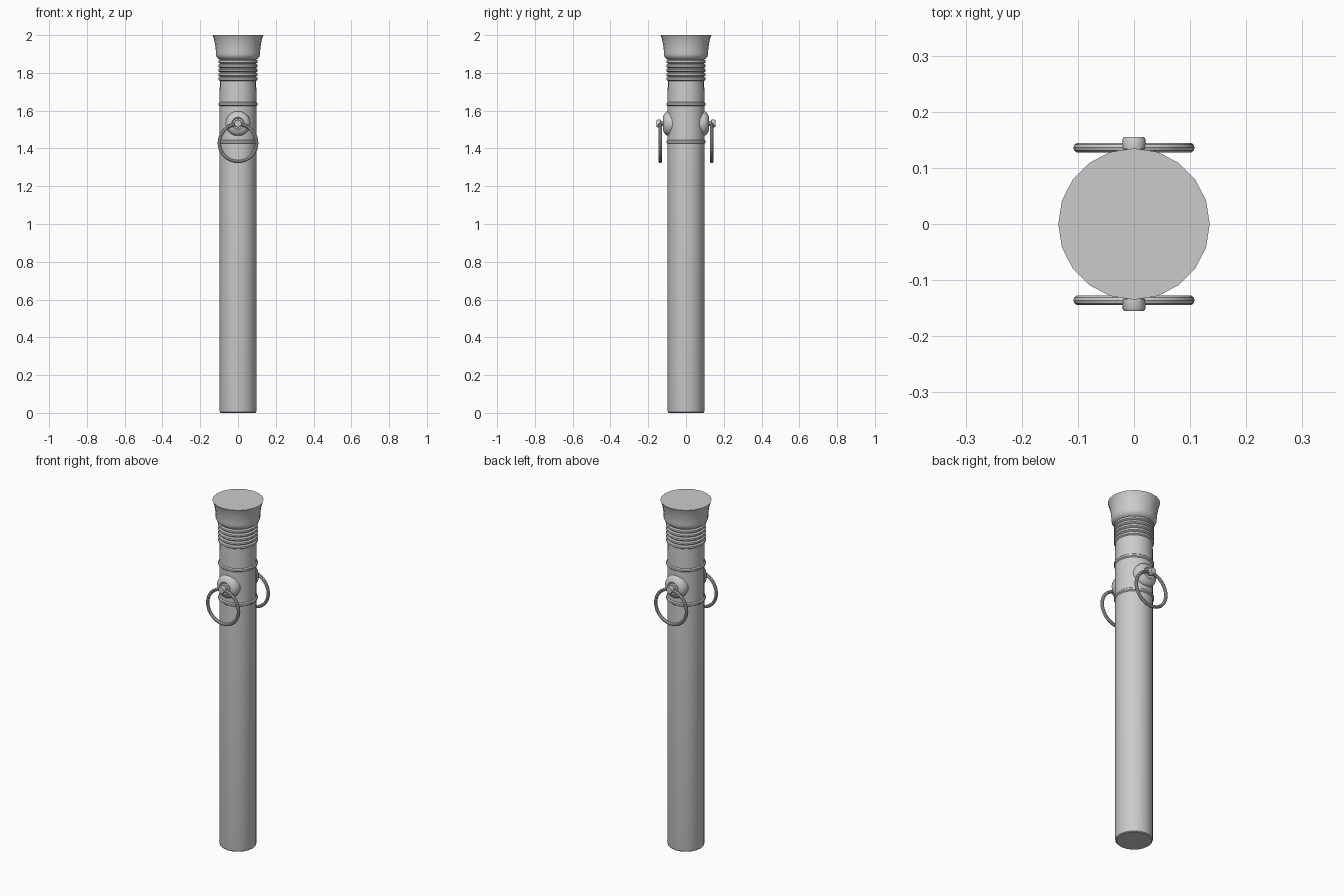
import bpy, bmesh, math
from mathutils import Matrix

if "Cube" in bpy.data.objects:
    bpy.data.objects.remove(bpy.data.objects["Cube"])

SIDES = 20


def lathe(name, profile, sides=SIDES, matrix=Matrix()):
    """Revolve (radius, height) points around z and cap both ends."""
    bm = bmesh.new()
    rings = []
    for r, z in profile:
        rings.append([bm.verts.new((r * math.cos(2 * math.pi * i / sides),
                                    r * math.sin(2 * math.pi * i / sides), z))
                      for i in range(sides)])
    for a, b in zip(rings, rings[1:]):
        for i in range(sides):
            j = (i + 1) % sides
            bm.faces.new((a[i], a[j], b[j], b[i]))
    bm.faces.new(rings[0][::-1])
    bm.faces.new(rings[-1])
    bm.transform(matrix)
    mesh = bpy.data.meshes.new(name)
    bm.to_mesh(mesh)
    bm.free()
    obj = bpy.data.objects.new(name, mesh)
    bpy.context.collection.objects.link(obj)
    smooth(obj)
    return obj


def smooth(obj):
    bpy.ops.object.select_all(action='DESELECT')
    obj.select_set(True)
    bpy.context.view_layer.objects.active = obj
    bpy.ops.object.shade_smooth_by_angle(angle=math.radians(35))


def mirror_y(obj):
    mod = obj.modifiers.new("Mirror", 'MIRROR')
    mod.use_axis = (False, True, False)


def bead(z, half, r_in, r_out):
    """Rounded raised band for a lathe profile."""
    return [(r_in, z - half), (r_out, z - half * 0.5),
            (r_out, z + half * 0.5), (r_in, z + half)]


# Tube with chamfered foot, two bands, ribbed neck and flared head
R = 0.098
profile = [(0.091, 0), (0.096, 0.004), (R, 0.014)]
profile += bead(1.435, 0.010, R, 0.104)
profile += bead(1.635, 0.010, R, 0.104)
for k in range(5):
    profile += bead(1.768 + k * 0.023, 0.0105, 0.096, 0.104)
profile += [(0.103, 1.875), (0.113, 1.885), (0.117, 1.897), (0.117, 1.91),
            (0.119, 1.935), (0.124, 1.965), (0.130, 1.988), (0.135, 2.0)]
lathe("tube_body", profile)

# Side bosses and pins, pointing along -y, mirrored to the back
outward = Matrix.Translation((0, 0, 1.532)) @ Matrix.Rotation(math.pi / 2, 4, 'X')
mirror_y(lathe("ring_boss", [(0.066, 0.06), (0.066, 0.095), (0.060, 0.107),
                             (0.048, 0.117), (0.034, 0.121), (0.028, 0.116)],
               matrix=outward))
mirror_y(lathe("ring_pin", [(0.013, 0.10), (0.013, 0.132), (0.020, 0.134),
                            (0.021, 0.150), (0.018, 0.155)],
               sides=16, matrix=outward))

# Hanging rings
bpy.ops.mesh.primitive_torus_add(major_segments=32, minor_segments=10,
                                 major_radius=0.099, minor_radius=0.009)
ring = bpy.context.object
ring.name = "hanging_ring"
ring.data.transform(Matrix.Translation((0, -0.136, 1.43))
                    @ Matrix.Rotation(math.pi / 2, 4, 'X'))
smooth(ring)
mirror_y(ring)
